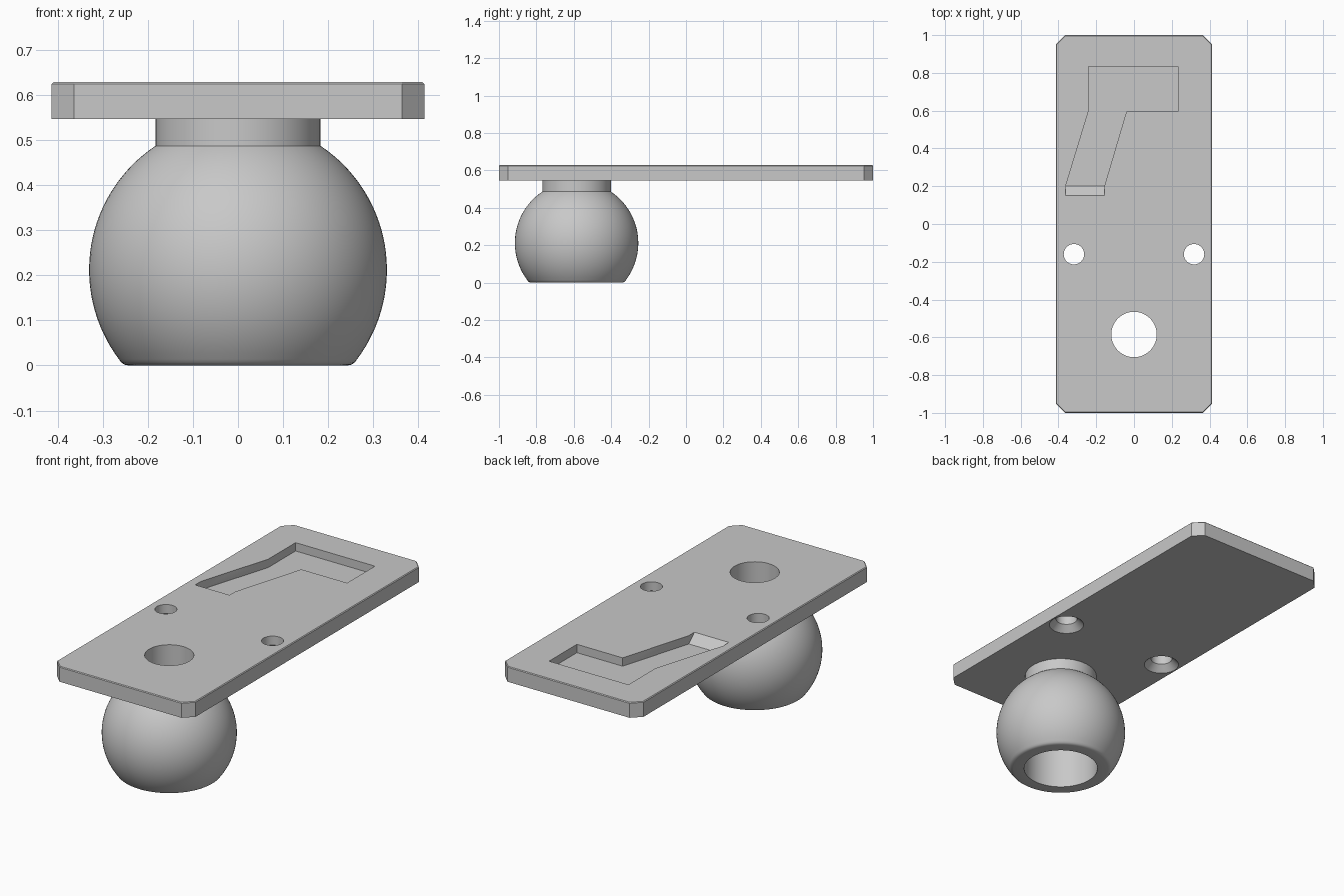
import bpy, bmesh, math

if "Cube" in bpy.data.objects:
    bpy.data.objects.remove(bpy.data.objects["Cube"], do_unlink=True)

GREY = (0.58, 0.58, 0.58, 1)
mat = bpy.data.materials.new("plain grey")
mat.use_nodes = True
mat.diffuse_color = GREY
mat.node_tree.nodes["Principled BSDF"].inputs["Base Color"].default_value = GREY

BOTTOM, TOP, FLOOR = 0.546, 0.628, 0.583   # plate underside, plate top, pocket floor
BALL_Y, BALL_Z, BALL_R = -0.585, 0.212, 0.33
BORE, NECK, SOCKET = 0.12, 0.183, 0.188


def to_object(name, bm):
    bmesh.ops.recalc_face_normals(bm, faces=bm.faces)
    mesh = bpy.data.meshes.new(name)
    bm.to_mesh(mesh)
    bm.free()
    mesh.materials.append(mat)
    obj = bpy.data.objects.new(name, mesh)
    bpy.context.collection.objects.link(obj)
    return obj


def prism(points, z0, z1):
    bm = bmesh.new()
    face = bm.faces.new([bm.verts.new((x, y, z0)) for x, y in points])
    top = bmesh.ops.extrude_face_region(bm, geom=[face])["geom"]
    for v in top:
        if isinstance(v, bmesh.types.BMVert):
            v.co.z = z1
    return bm


def lathe(name, profile, x, y, steps=96):
    bm = bmesh.new()
    verts = [bm.verts.new((r, 0, z)) for r, z in profile]
    edges = [bm.edges.new(pair) for pair in zip(verts, verts[1:])]
    bmesh.ops.spin(bm, geom=verts + edges, cent=(0, 0, 0), axis=(0, 0, 1),
                   angle=math.tau, steps=steps)
    bmesh.ops.remove_doubles(bm, verts=bm.verts, dist=0.0001)
    bmesh.ops.translate(bm, verts=bm.verts, vec=(x, y, 0))
    return to_object(name, bm)


def select_only(obj):
    bpy.ops.object.select_all(action='DESELECT')
    obj.select_set(True)
    bpy.context.view_layer.objects.active = obj


def cut(target, cutter):
    cutter.hide_render = True
    mod = target.modifiers.new("cut", 'BOOLEAN')
    mod.operation, mod.solver, mod.object = 'DIFFERENCE', 'EXACT', cutter
    select_only(target)
    bpy.ops.object.modifier_apply(modifier=mod.name)
    bpy.data.objects.remove(cutter, do_unlink=True)


# Plate with clipped corners and a fine chamfer round the top
W, L, C = 0.413, 1.0, 0.049
corner = [(W - C, L), (W, L - C)]
outline = (corner + [(x, -y) for x, y in reversed(corner)]
           + [(-x, -y) for x, y in corner] + [(-x, y) for x, y in reversed(corner)])
bm = prism(outline, BOTTOM, TOP)
rim = [e for e in bm.edges if all(v.co.z > TOP - 0.001 for v in e.verts)]
bmesh.ops.bevel(bm, geom=rim, offset=0.004, segments=1, affect='EDGES')
plate = to_object("plate", bm)

# Bent pocket in the plate top, with a sloped end
low, end = 0.104, 0.2
pocket = [(-0.24, 0.833), (-0.24, 0.6), (-0.362, end), (-0.362, low), (-0.157, low),
          (-0.157, end), (-0.04, 0.596), (0.233, 0.596), (0.233, 0.833)]
bm = prism(pocket, FLOOR, 2 * TOP - FLOOR)
for v in bm.verts:
    if v.co.z < TOP and v.co.y < low + 0.001:
        v.co.y = end
bmesh.ops.remove_doubles(bm, verts=bm.verts, dist=0.0001)
bmesh.ops.triangulate(bm, faces=[f for f in bm.faces if abs(f.normal.z) < 0.9])
cut(plate, to_object("pocket_cutter", bm))

# Bore over the ball, and two screw holes countersunk from below
cut(plate, lathe("bore_cutter", [(0, 0.5), (BORE, 0.5), (BORE, 0.7), (0, 0.7)], 0, BALL_Y))
for side in (-1, 1):
    hole = [(0, BOTTOM - 0.02), (0.108, BOTTOM - 0.02), (0.054, BOTTOM + 0.034),
            (0.054, 0.7), (0, 0.7)]
    cut(plate, lathe("screw_hole_cutter", hole, side * 0.318, -0.16, 48))

# Ball knob with neck, rounded foot and stepped bore
profile = [(BORE, BOTTOM), (BORE, 0.33), (SOCKET, 0.33), (SOCKET, 0), (0.243, 0),
           (0.252, 0.002), (0.259, 0.007)]
start = math.asin((0.014 - BALL_Z) / BALL_R)
stop = math.acos(NECK / BALL_R)
for i in range(33):
    a = start + (stop - start) * i / 32
    profile.append((BALL_R * math.cos(a), BALL_Z + BALL_R * math.sin(a)))
profile.append((NECK, BOTTOM))
knob = lathe("ball_knob", profile, 0, BALL_Y)

for obj in (plate, knob):
    select_only(obj)
    bpy.ops.object.shade_smooth_by_angle(angle=math.radians(30))
